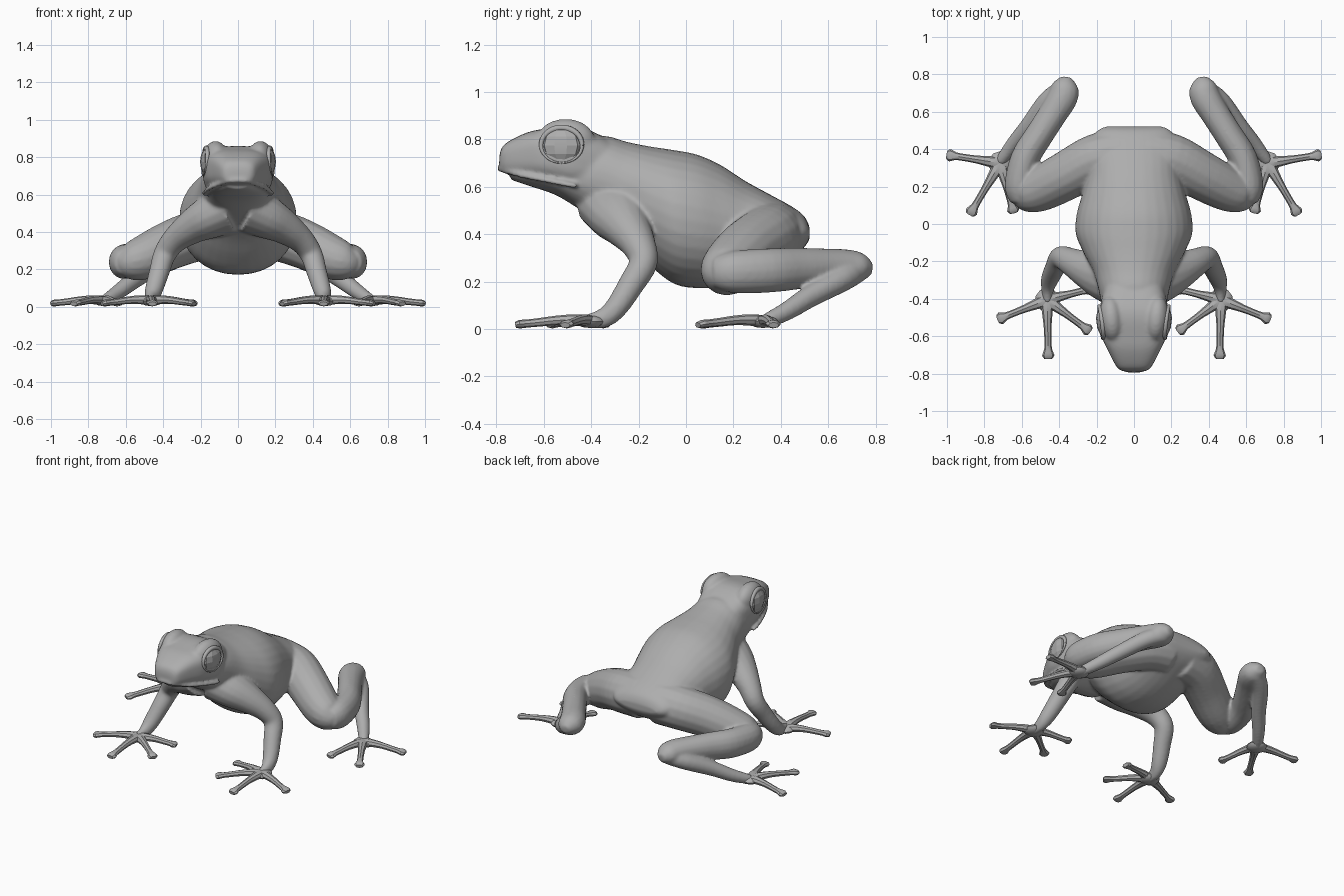
import bpy, bmesh, math
from mathutils import Vector, Matrix

cube = bpy.data.objects.get("Cube")
if cube:
    bpy.data.objects.remove(cube, do_unlink=True)

skin = bpy.data.materials.new("plain_grey")
skin.use_nodes = True
GREY = (0.42, 0.42, 0.42, 1)
skin.diffuse_color = GREY
skin.node_tree.nodes["Principled BSDF"].inputs["Base Color"].default_value = GREY


def smooth_path(points, steps):
    """Catmull-Rom interpolation of stations of any length."""
    pts = [Vector(p) for p in points]
    out = []
    for i in range(len(pts) - 1):
        p, q = pts[i], pts[i + 1]
        before = pts[i - 1] if i else p
        after = pts[i + 2] if i + 2 < len(pts) else q
        for s in range(steps):
            t = s / steps
            out.append(p + (q - before) * (t / 2)
                       + (before * 2 - p * 5 + q * 4 - after) * (t * t / 2)
                       + (p * 3 - before - q * 3 + after) * (t ** 3 / 2))
    return out + [pts[-1]]


def loft(bm, stations, sides=16, steps=4, upright=False, power=1.0):
    """Skin rings along stations (x, y, z, side radius, up radius)."""
    path = smooth_path(stations, steps)
    centres = [Vector(p[:3]) for p in path]
    side, rings = None, []
    for i, p in enumerate(path):
        along = centres[min(i + 1, len(path) - 1)] - centres[max(i - 1, 0)]
        along = Vector((0, 1, 0)) if upright else along.normalized()
        if side is None:
            side = along.cross(Vector((0, 0, 1)))
        side = (side - along * side.dot(along)).normalized()
        up = side.cross(along)
        ring = []
        for k in range(sides):
            angle = math.tau * k / sides
            c, s = math.cos(angle), math.sin(angle)
            c = math.copysign(abs(c) ** power, c) * max(p[3], 0.004)
            s = math.copysign(abs(s) ** power, s) * max(p[4], 0.004)
            ring.append(bm.verts.new(centres[i] + side * c + up * s))
        rings.append(ring)
    for a, b in zip(rings, rings[1:]):
        for k in range(sides):
            n = (k + 1) % sides
            bm.faces.new((a[k], a[n], b[n], b[k]))
    bm.faces.new(rings[0][::-1])
    bm.faces.new(rings[-1])


def ellipsoid(bm, centre, radii, u=20, v=12, turn=0.0):
    m = (Matrix.Translation(centre) @ Matrix.Rotation(turn, 4, "Z")
         @ Matrix.Diagonal((*radii, 1)))
    bmesh.ops.create_uvsphere(bm, u_segments=u, v_segments=v, radius=1, matrix=m)


def finish(bm, name, angle=None):
    bmesh.ops.recalc_face_normals(bm, faces=bm.faces[:])
    mesh = bpy.data.meshes.new(name)
    bm.to_mesh(mesh)
    bm.free()
    mesh.materials.append(skin)
    obj = bpy.data.objects.new(name, mesh)
    bpy.context.collection.objects.link(obj)
    bpy.ops.object.select_all(action="DESELECT")
    obj.select_set(True)
    bpy.context.view_layer.objects.active = obj
    if angle is not None:
        bpy.ops.object.shade_smooth_by_angle(angle=math.radians(angle))
    return obj


def trunk(rows):
    """Turn rows (y, top, bottom, half width) into stations."""
    return [(0, y, (t + b) / 2, w, (t - b) / 2) for y, t, b, w in rows]


def limb(rows, sx):
    """Mirror rows (x, y, z, radius[, up radius]) to one side."""
    return [(r[0] * sx, r[1], r[2], r[3], r[-1]) for r in rows]


TORSO = [(-.74, .67, .63, .06), (-.65, .68, .6, .12), (-.55, .72, .565, .16),
         (-.45, .78, .505, .172), (-.35, .815, .44, .19), (-.25, .79, .36, .22),
         (-.15, .77, .265, .272), (-.05, .755, .19, .312), (.05, .735, .172, .307),
         (.15, .69, .18, .28), (.25, .625, .21, .255), (.35, .57, .255, .245),
         (.45, .515, .305, .225), (.5, .475, .345, .195), (.522, .43, .38, .15)]
HEAD = [(-.788, .73, .672, .055), (-.768, .778, .658, .09), (-.68, .826, .64, .138),
        (-.6, .845, .625, .173), (-.5, .86, .597, .188), (-.42, .845, .58, .178),
        (-.3, .785, .52, .15)]
LIP = [(.055, -.775, .671), (.115, -.7, .65), (.158, -.6, .63),
       (.181, -.5, .61), (.178, -.46, .602)]
# The upper arm starts as a broad shoulder that flows out of the chest
ARM = [(.06, -.285, .52, .18, .13), (.16, -.275, .475, .14, .115),
       (.25, -.245, .425, .102, .092), (.34, -.2, .355, .074, .07),
       (.392, -.18, .28, .061), (.42, -.23, .19, .055), (.45, -.295, .09, .048),
       (.462, -.35, .045, .042, .034), (.463, -.42, .032, .03, .024)]
THIGH = [(.06, .37, .4, .14), (.2, .345, .385, .138), (.35, .265, .335, .132),
         (.5, .187, .265, .12), (.59, .155, .24, .095), (.645, .145, .238, .045)]
SHANK = [(.61, .12, .24, .05, .065), (.615, .2, .24, .077, .09),
         (.582, .35, .247, .078, .094), (.507, .475, .255, .076, .088),
         (.43, .595, .262, .077, .078), (.38, .68, .262, .081, .074),
         (.368, .74, .258, .07, .062), (.36, .785, .252, .028, .026)]
ANKLE = [(.37, .72, .25, .056), (.46, .66, .21, .053), (.563, .525, .138, .047),
         (.647, .425, .075, .04), (.71, .34, .034, .031), (.73, .32, .027, .018)]

# One continuous skin: trunk, head, lips, brows and limbs
bm = bmesh.new()
loft(bm, trunk(TORSO), 32, 4, True, 0.95)
loft(bm, trunk(HEAD), 32, 4, True, 0.62)
lip = ([(-x, y, z) for x, y, z in LIP[::-1]] + [(0, -.785, .677)] + LIP)
loft(bm, [(*p, .012, .012) for p in lip], 10)
for sx in (1, -1):
    ellipsoid(bm, (.12 * sx, -.508, .795), (.066, .125, .092), turn=-.1 * sx)
    for rows in (ARM, THIGH, SHANK, ANKLE):
        loft(bm, limb(rows, sx))
body = finish(bm, "body")
remesh = body.modifiers.new("skin", "REMESH")
remesh.mode = "VOXEL"
remesh.voxel_size = 0.009
remesh.use_smooth_shade = True
relax = body.modifiers.new("relax", "SMOOTH")
relax.factor = 0.5
relax.iterations = 9
for mod in (remesh.name, relax.name):
    bpy.ops.object.modifier_apply(modifier=mod)

# Feet: a flat palm with knuckled toes ending in pads
FEET = {
    "front_foot": ((.465, -.405), [(.728, -.51), (.458, -.72), (.235, -.575), (.222, -.345)]),
    "hind_foot": ((.715, .325), [(1, .37), (.878, .05), (.642, .06)]),
}
TOE = [(0, .032, .036, .026), (.2, .038, .029, .024), (.45, .036, .021, .02),
       (.68, .028, .019, .018), (.84, .023, .021, .017), (.94, .02, .033, .018),
       (1, .016, .022, .012)]


def foot(name, hub, tips, sx):
    bm = bmesh.new()
    ellipsoid(bm, (hub[0] * sx, hub[1], .031), (.064, .064, .027), 10, 6)
    for tip in tips:
        rows = []
        for t, z, a, b in TOE:
            x, y = (h + (e - h) * t for h, e in zip(hub, tip))
            rows.append((x * sx, y, z, a, b))
        loft(bm, rows, 8, 2)
    finish(bm, name, 35)


# Faceted eyes inside a thin lid that is heavier above
EYE = Vector((.164, -.525, .775))
for label, sx in (("left", 1), ("right", -1)):
    for kind, (hub, tips) in FEET.items():
        foot(f"{label}_{kind}", hub, tips, sx)

    bm = bmesh.new()
    ellipsoid(bm, (EYE.x * sx, EYE.y, EYE.z), (.038, .088, .075), 10, 6, -.12 * sx)
    finish(bm, f"{label}_eye", 15)

    bm = bmesh.new()
    ring = []
    for k in range(17):
        a = math.tau * k / 16
        dy, dz = .087 * math.cos(a), .074 * math.sin(a)
        x = .177 + .12 * dy - .008 * math.sin(a)
        thick = .009 + .005 * math.sin(a)
        ring.append((x * sx, EYE.y + dy, EYE.z + dz, thick, thick))
    loft(bm, ring, 8, 2)
    finish(bm, f"{label}_eyelid", 60)
